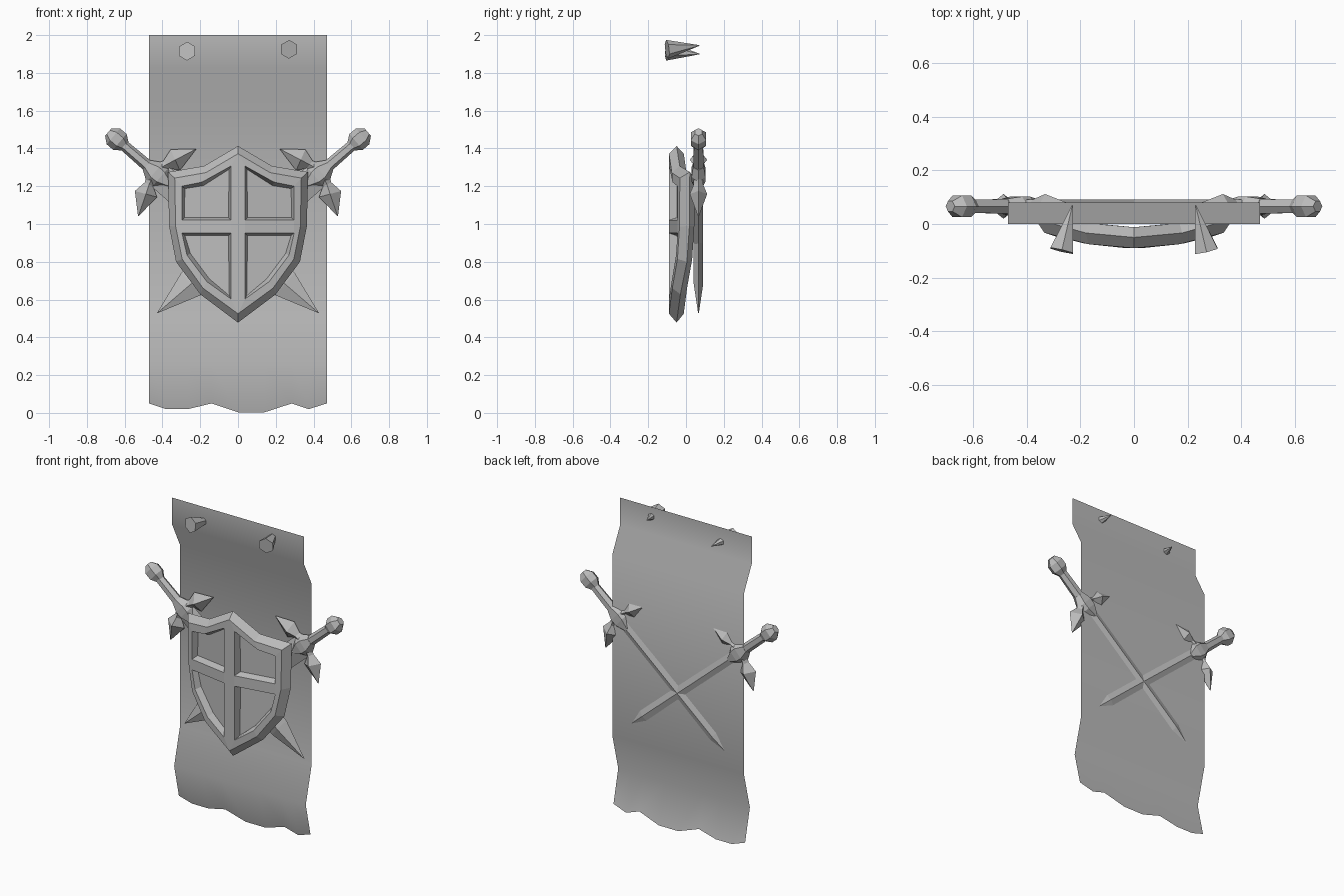
import bpy, bmesh, math
from mathutils import Vector

if "Cube" in bpy.data.objects:
    bpy.data.objects.remove(bpy.data.objects["Cube"])

GREY = (0.5, 0.5, 0.5, 1)
mat = bpy.data.materials.new("stone grey")
mat.use_nodes = True
mat.diffuse_color = GREY
bsdf = mat.node_tree.nodes["Principled BSDF"]
bsdf.inputs["Base Color"].default_value = GREY
bsdf.inputs["Roughness"].default_value = 0.7


def finish(name, bm, smooth=False, recalc=True):
    if recalc:
        bmesh.ops.recalc_face_normals(bm, faces=bm.faces)
    for f in bm.faces:
        f.smooth = smooth
    mesh = bpy.data.meshes.new(name)
    bm.to_mesh(mesh)
    bm.free()
    mesh.materials.append(mat)
    ob = bpy.data.objects.new(name, mesh)
    bpy.context.collection.objects.link(ob)
    return ob


def loft(bm, rings):
    """Skin a list of equally long rings of points and cap both ends."""
    rows = [[bm.verts.new(p) for p in ring] for ring in rings]
    n = len(rows[0])
    for a, b in zip(rows, rows[1:]):
        for i in range(n):
            j = (i + 1) % n
            bm.faces.new((a[i], a[j], b[j], b[i]))
    bm.faces.new(rows[0])
    bm.faces.new(rows[-1])


# Hanging cloth: a curved sheet with a ragged lower hem
hem = [(-.47, .05), (-.38, .02), (-.265, .02), (-.14, .05), (0, .003),
       (.14, .003), (.285, .05), (.375, .02), (.47, .05)]
drape = [(0, 2), (0, 1.825), (.08, 1.664), (.08, .495), (.02, .26)]
bm = bmesh.new()
rows = [[bm.verts.new((x, y, z)) for x, _ in hem] for y, z in drape]
rows.append([bm.verts.new((x, .02 + (.26 - z) * .23, z)) for x, z in hem])
for a, b in zip(rows, rows[1:]):
    for i in range(len(hem) - 1):
        bm.faces.new((a[i], b[i], b[i + 1], a[i + 1]))
finish("cloth", bm, smooth=True, recalc=False)


# Nails: six-sided tapering spikes
def nail(name, head, tip):
    head, tip = Vector(head), Vector(tip)
    axis = tip - head
    bm = bmesh.new()
    bmesh.ops.create_cone(bm, cap_ends=True, segments=6, radius1=.05,
                          radius2=.002, depth=axis.length)
    bmesh.ops.rotate(bm, verts=bm.verts, cent=(0, 0, 0),
                     matrix=axis.to_track_quat('Z', 'Y').to_matrix())
    bmesh.ops.translate(bm, verts=bm.verts, vec=(head + tip) / 2)
    finish(name, bm)


nail("left_nail", (.27, -.1, 1.925), (.23, .07, 1.945))
nail("right_nail", (-.27, -.1, 1.915), (-.23, .07, 1.9))


# Shield: half outline and half front plate, mirrored over x
outer = [(0, 1.413), (.18, 1.307), (.37, 1.275), (.365, .99),
         (.328, .8), (.2, .628), (0, .478)]
front = [(0, 1.372), (.17, 1.272), (.335, 1.243), (.33, .986),
         (.296, .815), (.185, .66), (0, .525)]
upper = [(.037, 1.307), (.19, 1.222), (.297, 1.2), (.297, 1.02), (.037, 1.02)]
lower = [(.037, .952), (.297, .952), (.27, .835), (.165, .695), (.037, .603)]

bm = bmesh.new()


def ring(points, y):
    return [bm.verts.new((x, y, z)) for x, z in points]


O, F, B = ring(outer, -.05), ring(front, -.09), ring(front, -.012)
U, L = ring(upper, -.09), ring(lower, -.09)
m1, m2 = ring([(0, 1.02), (0, .952)], -.09)
for i in range(len(O) - 1):
    bm.faces.new((O[i], O[i + 1], F[i + 1], F[i]))
    bm.faces.new((B[i], B[i + 1], O[i + 1], O[i]))
for i in range(3):
    bm.faces.new((F[i], F[i + 1], U[i + 1], U[i]))
    bm.faces.new((F[i + 3], F[i + 4], L[i + 2], L[i + 1]))
bm.faces.new((F[3], L[1], U[3]))
bm.faces.new((U[3], L[1], L[0], U[4]))
bm.faces.new((F[0], U[0], U[4], m1))
bm.faces.new((m1, U[4], L[0], m2))
bm.faces.new((m2, L[0], L[4], F[6]))
bm.faces.new((B[0], B[1], B[5], B[6]))
bm.faces.new((B[1], B[2], B[3], B[4], B[5]))
# sunken panels
panels = [bm.faces.new(U), bm.faces.new(L)]
bmesh.ops.recalc_face_normals(bm, faces=bm.faces)
bmesh.ops.inset_individual(bm, faces=panels, thickness=.02)
for v in {v for f in panels for v in f.verts}:
    v.co.y += .042
# bow the sides backward
for v in bm.verts:
    v.co.y += .07 * (v.co.x / .37) ** 2
shield = finish("shield", bm)
mirror = shield.modifiers.new("mirror", 'MIRROR')
mirror.use_clip = True


# Crossed swords: s runs from the guard to the tip, p across, h front to back
def sword(name, side):
    def at(s, p, h):
        return Vector((side * (.44 - .758 * s + .652 * p), .066 + h,
                       1.275 - .652 * s - .758 * p))

    def around(s, rp, rh, n, turn=0.0):
        angles = [turn + math.tau * i / n for i in range(n)]
        return [at(s, rp * math.cos(a), rh * math.sin(a)) for a in angles]

    # blade
    bm = bmesh.new()
    loft(bm, [around(s, w, h, 4) for s, w, h in
              ((.03, .07, .025), (.91, .078, .025), (1.145, .001, .002))])
    finish(name + "_blade", bm)
    # grip and pommel
    bm = bmesh.new()
    loft(bm, [around(s, r, r, 6) for s, r in ((-.23, .028), (-.03, .032))])
    finish(name + "_grip", bm)
    bm = bmesh.new()
    loft(bm, [around(s, r, r * .85, 6) for s, r in
              ((-.325, .026), (-.29, .055), (-.245, .055), (-.21, .03))])
    finish(name + "_pommel", bm)
    # guard block
    bm = bmesh.new()
    loft(bm, [around(s, p, h, 6) for s, p, h in
              ((-.055, .034, .033), (0, .068, .042), (.04, .065, .042),
               (.1, .02, .03))])
    finish(name + "_guard_block", bm)
    # spade-shaped guard arms
    for label, k in (("lower", 1), ("upper", -1)):
        bm = bmesh.new()
        profile = ((-.022, .045, .045, .045, .025), (-.005, .075, .045, .065, .025),
                   (-.015, .145, .095, .093, .046), (.083, .234, .087, .232, .003))
        rings = []
        for s1, p1, s2, p2, h in profile:
            s, p = (s1 + s2) / 2, k * (p1 + p2) / 2
            rings.append([at(s1, k * p1, 0), at(s, p, h),
                          at(s2, k * p2, 0), at(s, p, -h)])
        loft(bm, rings)
        finish(name + "_" + label + "_guard_arm", bm)


sword("left_sword", 1)
sword("right_sword", -1)
